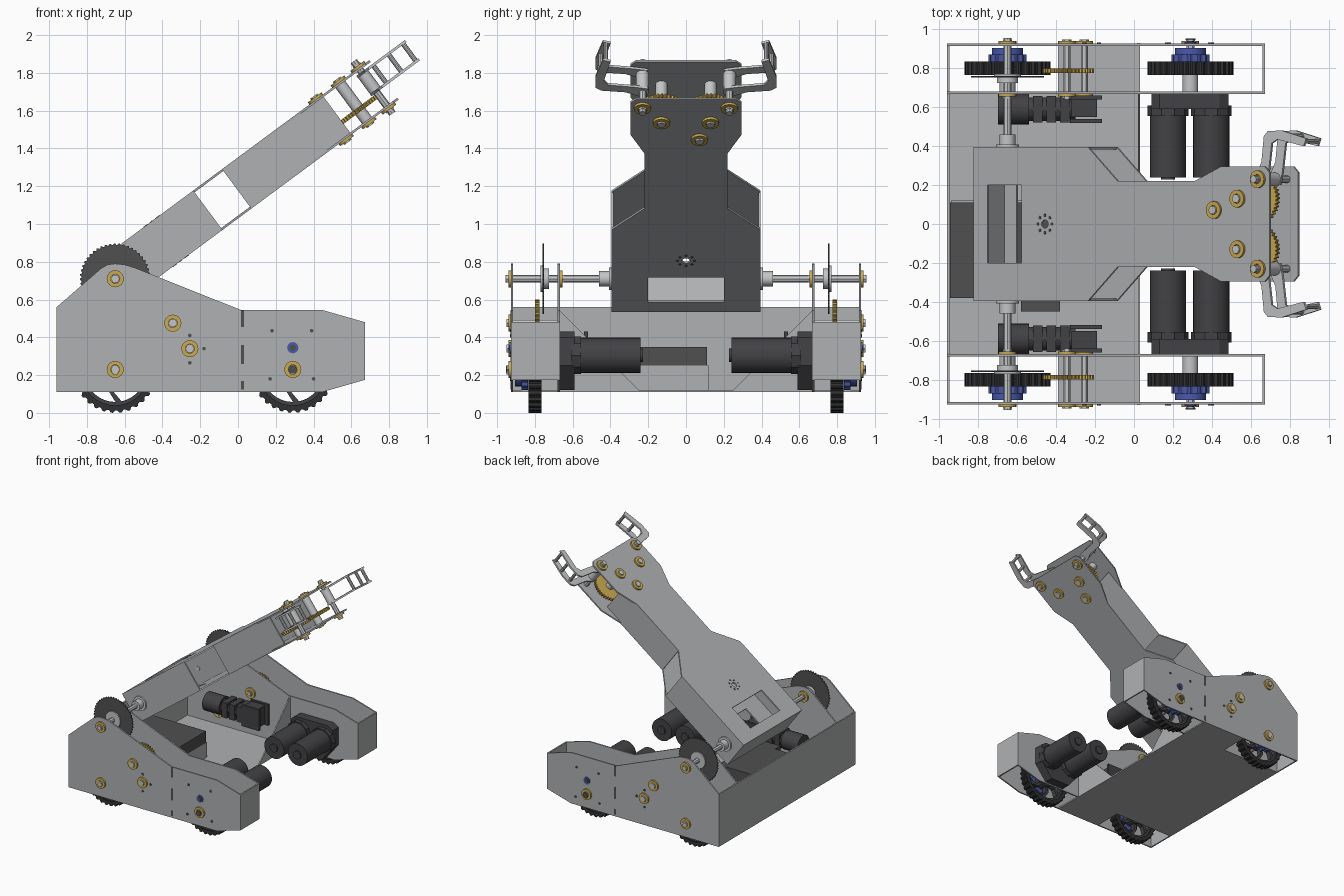
import bpy, bmesh
from math import sin, cos, pi, radians
from mathutils import Matrix, Vector

if "Cube" in bpy.data.objects:
    bpy.data.objects.remove(bpy.data.objects["Cube"], do_unlink=True)


def material(name, color):
    mat = bpy.data.materials.new(name)
    mat.use_nodes = True
    rgba = (*color, 1)
    mat.diffuse_color = rgba
    mat.node_tree.nodes["Principled BSDF"].inputs["Base Color"].default_value = rgba
    return mat


SHEET = material("sheet metal grey", (0.43, 0.44, 0.45))
STEEL = material("light steel", (0.55, 0.56, 0.57))
MOTOR = material("motor charcoal", (0.055, 0.055, 0.06))
RUBBER = material("tyre black", (0.03, 0.03, 0.032))
DISC = material("dark grey", (0.08, 0.08, 0.08))
GOLD = material("brass gold", (0.6, 0.4, 0.08))
BLUE = material("hub blue", (0.07, 0.1, 0.4))


def frame(a, b, c, origin=(0, 0, 0)):
    m = Matrix((a, b, c)).transposed().to_4x4()
    m.translation = Vector(origin)
    return m


# Profile planes: first two axes draw the outline, the third is the extrusion
X, Y, Z = (1, 0, 0), (0, 1, 0), (0, 0, 1)
SIDE = frame(X, Z, Y)
FLAT = frame(X, Y, Z)
ENDS = frame(Y, Z, X)
tilt = radians(36.5)
ALONG, UP = (cos(tilt), 0, sin(tilt)), (-sin(tilt), 0, cos(tilt))
PIVOT = (-0.65, 0, 0.71)
ARM = frame(ALONG, Y, UP, PIVOT)
ARM_SIDE = frame(ALONG, UP, Y, PIVOT)
ARM_END = frame(Y, UP, ALONG, PIVOT)


def prism(name, plane, outline, lo, hi, mat, holes=()):
    bm = bmesh.new()
    for loop in [outline, *holes]:
        verts = [bm.verts.new((p[0], p[1], lo)) for p in loop]
        if holes:
            for i, v in enumerate(verts):
                bm.edges.new((verts[i - 1], v))
        else:
            bm.faces.new(verts)
    if holes:
        bmesh.ops.triangle_fill(bm, edges=bm.edges[:], use_beauty=True)
    out = bmesh.ops.extrude_face_region(bm, geom=bm.faces[:])
    moved = [g for g in out["geom"] if isinstance(g, bmesh.types.BMVert)]
    bmesh.ops.translate(bm, verts=moved, vec=(0, 0, hi - lo))
    bm.transform(plane)
    bmesh.ops.recalc_face_normals(bm, faces=bm.faces[:])
    mesh = bpy.data.meshes.new(name)
    bm.to_mesh(mesh)
    bm.free()
    for poly in mesh.polygons:
        poly.use_smooth = True
    mesh.set_sharp_from_angle(angle=radians(30))
    mesh.materials.append(mat)
    obj = bpy.data.objects.new(name, mesh)
    bpy.context.collection.objects.link(obj)
    return obj


def circle(a, b, r, n=24):
    return [(a + r * cos(2 * pi * i / n), b + r * sin(2 * pi * i / n)) for i in range(n)]


def rect(a0, a1, b0, b1):
    return [(a0, b0), (a1, b0), (a1, b1), (a0, b1)]


def toothed(a, b, r, teeth, depth):
    pts = []
    for i in range(teeth * 4):
        t = 2 * pi * i / (teeth * 4)
        q = r if i % 4 < 2 else r - depth
        pts.append((a + q * cos(t), b + q * sin(t)))
    return pts


def cylinder(name, plane, a, b, r, lo, hi, mat, n=24):
    return prism(name, plane, circle(a, b, r, n), lo, hi, mat)


def bearing(name, plane, a, b, c, out):
    prism(name, plane, circle(a, b, 0.045), c, c + out * 0.014, GOLD, [circle(a, b, 0.024)])
    cylinder(name + "_core", plane, a, b, 0.024, c, c + out * 0.022, STEEL, 6)


def wheel(name, x, s):
    z, lo, hi = 0.22, s * 0.765, s * 0.835
    prism(name + "_tyre", SIDE, toothed(x, z, 0.22, 30, 0.012), lo, hi, RUBBER, [circle(x, z, 0.18, 40)])
    prism(name + "_rim", SIDE, circle(x, z, 0.181, 40), s * 0.775, s * 0.825, MOTOR, [circle(x, z, 0.162, 40)])
    cylinder(name + "_hub", SIDE, x, z, 0.06, lo, hi, MOTOR)
    for k in range(6):
        t = k * pi / 3
        ring = [(0.05, 0), (0.11, 0.2), (0.168, 0.55), (0.168, 0.75), (0.11, 0.45), (0.05, 0.5)]
        pts = [(x + r * cos(t + d), z + r * sin(t + d)) for r, d in ring]
        prism(name + "_spoke", SIDE, pts, s * 0.78, s * 0.82, MOTOR)
    prism(name + "_blue_hub", SIDE, toothed(x, z, 0.098, 12, 0.01), s * 0.836, s * 0.87, BLUE)
    cylinder(name + "_blue_collar", SIDE, x, z, 0.08, s * 0.87, s * 0.905, BLUE)
    cylinder(name + "_axle", SIDE, x, z, 0.02, s * 0.65, s * 0.95, STEEL, 6)
    cylinder(name + "_spacer", SIDE, x, z, 0.04, s * 0.68, s * 0.765, STEEL)


# Chassis floor, back wall and electronics
prism("floor", FLAT, rect(-0.955, 0.03, -0.67, 0.67), 0.11, 0.122, SHEET)
prism("back_wall", ENDS, rect(-0.925, 0.925, 0.11, 0.56), -0.96, -0.948, SHEET)
prism("electronics_tray", FLAT, rect(-0.94, -0.38, -0.38, 0.12), 0.122, 0.25, SHEET)
prism("battery", FLAT, rect(-0.945, -0.38, -0.38, 0.11), 0.25, 0.35, DISC)
prism("controller", FLAT, rect(-0.58, -0.38, -0.45, -0.38), 0.25, 0.35, DISC)

pod = [(-0.96, 0.11), (-0.96, 0.56), (-0.725, 0.765), (-0.69, 0.785), (-0.65, 0.79), (-0.6, 0.785),
       (-0.545, 0.768), (0.015, 0.545), (0.445, 0.545), (0.672, 0.48), (0.672, 0.175), (0.445, 0.11)]
pod_bearings = [(-0.65, 0.71), (-0.65, 0.23), (-0.345, 0.475), (-0.255, 0.34), (0.29, 0.23)]

for s, side in ((1, "left"), (-1, "right")):
    # Side pods
    prism(side + "_outer_plate", SIDE, pod, s * 0.915, s * 0.927, SHEET)
    prism(side + "_inner_plate", SIDE, pod, s * 0.668, s * 0.68, SHEET)
    prism(side + "_pod_end", ENDS, rect(s * 0.67, s * 0.925, 0.175, 0.48), 0.66, 0.672, SHEET)
    prism(side + "_pod_floor", FLAT, rect(-0.39, 0.03, s * 0.67, s * 0.92), 0.11, 0.122, SHEET)
    prism(side + "_gusset", ENDS, [(s * 0.67, 0.545), (s * 0.67, 0.12), (s * 0.25, 0.12)], 0.02, 0.03, SHEET)
    for a, b in pod_bearings:
        bearing(side + "_bearing", SIDE, a, b, s * 0.927, s)
        bearing(side + "_inner_bearing", SIDE, a, b, s * 0.668, -s)
    for lo, hi in ((0.455, 0.545), (0.26, 0.36), (0.125, 0.17)):
        prism(side + "_slot", SIDE, rect(0.015, 0.033, lo, hi), s * 0.927, s * 0.929, DISC)
    for a, b in ((0.18, 0.435), (0.39, 0.435), (0.17, 0.18), (0.4, 0.18), (-0.18, 0.34), (-0.255, 0.41), (-0.255, 0.265)):
        cylinder(side + "_bolt", SIDE, a, b, 0.01, s * 0.927, s * 0.933, DISC, 8)
    cylinder(side + "_axle_cap", SIDE, 0.29, 0.23, 0.025, s * 0.945, s * 0.952, DISC, 6)
    cylinder(side + "_drive_cap", SIDE, 0.29, 0.345, 0.03, s * 0.927, s * 0.934, BLUE, 12)
    cylinder(side + "_drive_pin", SIDE, 0.29, 0.345, 0.018, s * 0.934, s * 0.94, DISC, 6)

    # Wheels
    wheel(side + "_rear_wheel", -0.65, s)
    wheel(side + "_front_wheel", 0.29, s)

    # Lift gearing and shoulder shaft
    cylinder(side + "_shoulder_shaft", SIDE, -0.65, 0.71, 0.02, s * 0.38, s * 0.955, STEEL, 8)
    cylinder(side + "_shoulder_hub", SIDE, -0.65, 0.71, 0.04, s * 0.395, s * 0.46, STEEL)
    cylinder(side + "_hub_flange", SIDE, -0.65, 0.71, 0.06, s * 0.395, s * 0.408, STEEL)
    prism(side + "_lift_sprocket", SIDE, toothed(-0.65, 0.71, 0.187, 48, 0.008), s * 0.752, s * 0.76, DISC)
    cylinder(side + "_sprocket_hub", SIDE, -0.65, 0.71, 0.055, s * 0.725, s * 0.752, STEEL)
    cylinder(side + "_sprocket_collar", SIDE, -0.65, 0.71, 0.07, s * 0.76, s * 0.77, STEEL)
    prism(side + "_lift_gear", SIDE, toothed(-0.345, 0.475, 0.125, 36, 0.01), s * 0.775, s * 0.8, GOLD)
    prism(side + "_lift_pinion", SIDE, toothed(-0.255, 0.34, 0.05, 14, 0.01), s * 0.775, s * 0.8, GOLD)
    for a, b in ((-0.345, 0.475), (-0.255, 0.34)):
        cylinder(side + "_gear_shaft", SIDE, a, b, 0.018, s * 0.64, s * 0.945, STEEL, 6)

    # Lift motor with stepped gearbox, lying along the inner plate
    y = s * 0.59
    cylinder(side + "_lift_motor", ENDS, y, 0.34, 0.078, -0.7, -0.54, MOTOR)
    cylinder(side + "_lift_motor_neck", ENDS, y, 0.34, 0.06, -0.54, -0.3, MOTOR, 12)
    for a in (-0.52, -0.45, -0.38):
        prism(side + "_gear_stage", ENDS, rect(y - 0.068, y + 0.068, 0.275, 0.405), a, a + 0.05, MOTOR)
    prism(side + "_lift_gearbox", SIDE, rect(-0.32, -0.19, 0.26, 0.42), s * 0.55, s * 0.645, MOTOR)
    for lo in (0.52, 0.64):
        prism(side + "_gearbox_cheek", SIDE, rect(-0.33, -0.165, 0.25, 0.43), s * lo, s * (lo + 0.02), MOTOR)

    # Drive motor pair and gearbox
    for a in (0.175, 0.397):
        cylinder(side + "_drive_motor", SIDE, a, 0.305, 0.093, s * 0.24, s * 0.57, MOTOR, 32)
        cylinder(side + "_motor_tip", SIDE, a, 0.305, 0.035, s * 0.228, s * 0.24, MOTOR)
        cylinder(side + "_motor_clamp", SIDE, a, 0.305, 0.105, s * 0.555, s * 0.61, MOTOR, 10)
    case = [(0.09, 0.25), (0.2, 0.12), (0.38, 0.12), (0.485, 0.25), (0.485, 0.4), (0.44, 0.43), (0.13, 0.43), (0.09, 0.4)]
    prism(side + "_drive_gearbox", SIDE, case, s * 0.59, s * 0.668, MOTOR)

# Arm plates: wide base, narrow neck, flared head, with a window near the pivot
half = [(-0.12, 0.395), (0.61, 0.395), (0.8, 0.22), (1.29, 0.22), (1.46, 0.295), (1.74, 0.295), (1.77, 0.265)]
plate = half + [(u, -v) for u, v in reversed(half)]
window = rect(-0.03, 0.185, -0.2, 0.2)
hub_hole = circle(0.335, 0, 0.022, 12)
for name, w in (("arm_top_plate", 0.118), ("arm_bottom_plate", -0.13)):
    prism(name, ARM, plate, w, w + 0.012, SHEET, [window, hub_hole])
    face = 0.13 if w > 0 else -0.13
    for k in range(8):
        t = k * pi / 4
        cylinder("hub_bolt", ARM, 0.335 + 0.045 * cos(t), 0.045 * sin(t), 0.008, face - 0.002, face + 0.002, DISC, 8)
    # Brass bearings on the arm head
    for u, v in ((1.7, 0.23), (1.7, -0.23), (1.57, 0.13), (1.57, -0.13), (1.42, 0.072)):
        bearing("arm_bearing", ARM, u, v, face, 1 if w > 0 else -1)
prism("arm_base_plate", ARM_END, rect(-0.395, 0.395, -0.118, 0.118), -0.12, -0.108, SHEET)

# Arm sides, grip gears and claws
claw = [(1.675, 0.2), (1.73, 0.2), (1.745, 0.27), (1.765, 0.415), (1.8, 0.435), (1.97, 0.4),
        (1.985, 0.44), (1.83, 0.48), (1.74, 0.478), (1.715, 0.45), (1.7, 0.32), (1.665, 0.25)]
for s, side in ((1, "left"), (-1, "right")):
    prism(side + "_arm_wall", ARM_SIDE, rect(-0.12, 0.61, -0.119, 0.119), s * 0.383, s * 0.395, SHEET)
    prism(side + "_neck_wall", ARM_SIDE, rect(0.8, 1.46, -0.119, 0.119), s * 0.208, s * 0.22, SHEET)
    prism(side + "_grip_gear", ARM, toothed(1.57, s * 0.13, 0.128, 36, 0.01), -0.06, -0.035, GOLD)
    cylinder(side + "_gear_post", ARM, 1.57, s * 0.13, 0.032, -0.118, 0.118, STEEL)
    cylinder(side + "_claw_shaft", ARM, 1.7, s * 0.23, 0.02, -0.17, 0.175, STEEL, 8)
    cylinder(side + "_claw_spacer", ARM, 1.7, s * 0.23, 0.034, -0.03, 0.09, STEEL)
    for w in (0.09, -0.03):
        prism(side + "_claw_plate", ARM, [(u, s * v) for u, v in claw], w, w + 0.014, STEEL)
    for u, v in ((1.77, 0.455), (1.87, 0.452), (1.965, 0.425)):
        cylinder(side + "_claw_bar", ARM, u, s * v, 0.013, -0.03, 0.104, STEEL, 10)
cylinder("idler_post", ARM, 1.42, 0.072, 0.025, -0.118, 0.118, STEEL)
